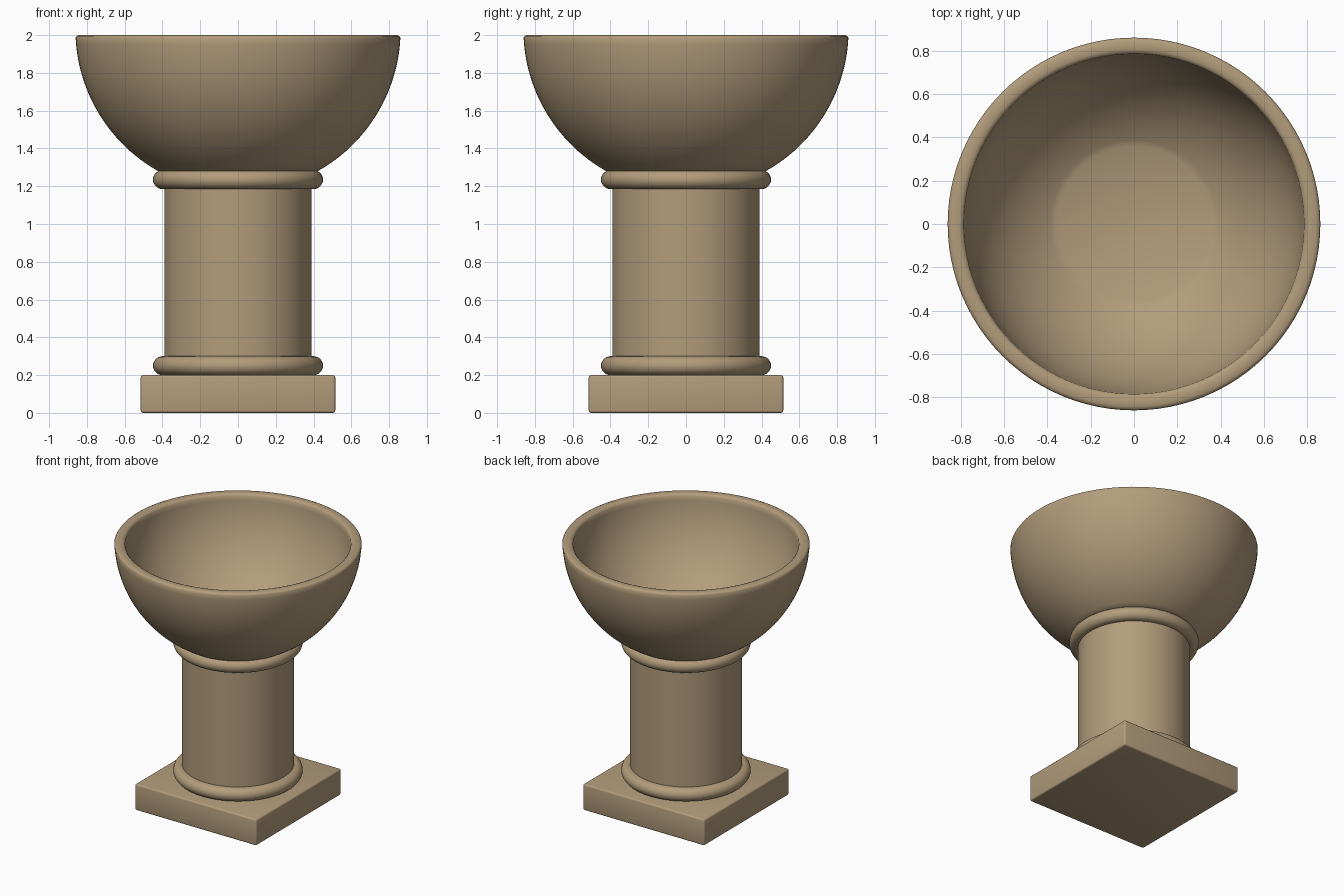
import bpy, bmesh, math

if "Cube" in bpy.data.objects:
    bpy.data.objects.remove(bpy.data.objects["Cube"])

stone = bpy.data.materials.new("tan stone")
stone.diffuse_color = (0.45, 0.335, 0.2, 1)
stone.use_nodes = True
stone.node_tree.nodes["Principled BSDF"].inputs["Base Color"].default_value = stone.diffuse_color


def finish(name, bm, angle=40):
    bmesh.ops.recalc_face_normals(bm, faces=bm.faces)
    me = bpy.data.meshes.new(name)
    bm.to_mesh(me)
    bm.free()
    me.materials.append(stone)
    ob = bpy.data.objects.new(name, me)
    bpy.context.collection.objects.link(ob)
    bpy.ops.object.select_all(action='DESELECT')
    bpy.context.view_layer.objects.active = ob
    ob.select_set(True)
    bpy.ops.object.shade_smooth_by_angle(angle=math.radians(angle))
    return ob


def lathe(name, profile, n=96):
    """Spin an (r, z) profile; r = 0 points become poles."""
    bm = bmesh.new()
    rings = []
    for r, z in profile:
        count = n if r > 1e-6 else 1
        rings.append([bm.verts.new((r * math.cos(2 * math.pi * i / n),
                                    r * math.sin(2 * math.pi * i / n), z))
                      for i in range(count)])
    for a, b in zip(rings, rings[1:]):
        for i in range(n):
            j = (i + 1) % n
            vs = [a[i % len(a)], a[j % len(a)], b[j % len(b)], b[i % len(b)]]
            vs = list(dict.fromkeys(vs))
            if len(vs) > 2:
                bm.faces.new(vs)
    return finish(name, bm)


def ring(name, zc):
    """Half-round moulding, 0.1 high."""
    arc = [(0.40 + 0.05 * math.cos(t), zc + 0.05 * math.sin(t))
           for t in [math.pi * (k / 14 - 0.5) for k in range(15)]]
    return lathe(name, [(0, zc - 0.05)] + arc + [(0, zc + 0.05)])


# square plinth with softened edges
bm = bmesh.new()
bmesh.ops.create_cube(bm, size=1)
for v in bm.verts:
    v.co = (v.co.x * 1.03, v.co.y * 1.03, (v.co.z + 0.5) * 0.2)
bmesh.ops.bevel(bm, geom=bm.edges[:], offset=0.012, segments=3,
                profile=0.5, affect='EDGES')
finish("plinth", bm)

# column and mouldings
lathe("column", [(0, 0.25), (0.39, 0.25), (0.39, 1.24), (0, 1.24)])
ring("lower_ring", 0.25)
ring("upper_ring", 1.235)

# hollow bowl: outer sphere, rounded rim, inner sphere with flat floor
ZC = 2.03


def sphere_arc(radius, z0, z1, steps=24):
    a0, a1 = (math.asin((z - ZC) / radius) for z in (z0, z1))
    return [(radius * math.cos(a0 + (a1 - a0) * k / steps),
             ZC + radius * math.sin(a0 + (a1 - a0) * k / steps))
            for k in range(steps + 1)]


profile = [(0, 1.28)] + sphere_arc(0.861, 1.28, 1.985)
profile += [(0.854, 1.994), (0.842, 2.0), (0.805, 2.0), (0.793, 1.995)]
profile += sphere_arc(0.786, 1.985, 1.33) + [(0, 1.33)]
lathe("bowl", profile)
